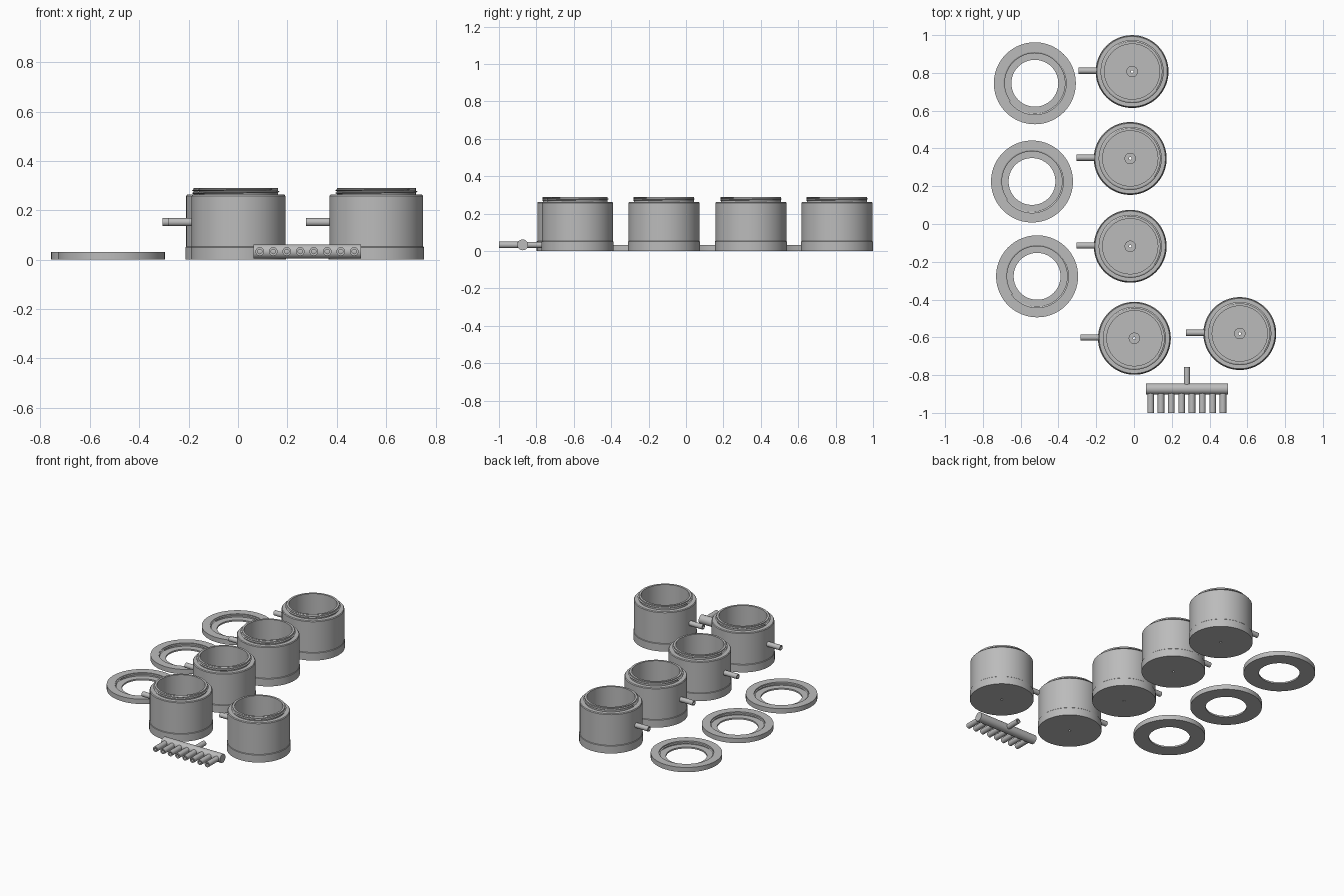
import bpy, bmesh
from math import cos, sin, pi, radians
from mathutils import Matrix, Vector

if "Cube" in bpy.data.objects:
    bpy.data.objects.remove(bpy.data.objects["Cube"])

grey = bpy.data.materials.new("plain grey plastic")
GREY = (0.5, 0.5, 0.5, 1)
grey.diffuse_color = GREY
grey.use_nodes = True
grey.node_tree.nodes["Principled BSDF"].inputs["Base Color"].default_value = GREY


def bridge(bm, rows):
    """Skin consecutive closed loops of vertices."""
    for a, b in zip(rows, rows[1:]):
        n = len(a)
        for i in range(n):
            j = (i + 1) % n
            bm.faces.new((a[i], a[j], b[j], b[i]))


def make_mesh(name, bm):
    bmesh.ops.recalc_face_normals(bm, faces=bm.faces)
    mesh = bpy.data.meshes.new(name)
    bm.to_mesh(mesh)
    bm.free()
    mesh.materials.append(grey)
    return mesh


def lathe(name, profile, steps=80):
    """Revolve a closed (radius, z) loop around z."""
    bm = bmesh.new()
    rows = []
    for k in range(steps):
        a = 2 * pi * k / steps
        rows.append([bm.verts.new((r * cos(a), r * sin(a), z)) for r, z in profile])
    bridge(bm, rows + rows[:1])
    return make_mesh(name, bm)


def thread(name, root, crest, z, pitch, turns, half, steps=80):
    """Helical ridge of triangular section with capped ends."""
    bm = bmesh.new()
    rows = []
    for k in range(int(steps * turns) + 1):
        a = 2 * pi * k / steps
        h = z + pitch * k / steps
        rows.append([bm.verts.new((r * cos(a), r * sin(a), h + d))
                     for r, d in ((root, -half), (crest, 0), (root, half))])
    bridge(bm, rows)
    bm.faces.new(rows[0])
    bm.faces.new(rows[-1])
    return make_mesh(name, bm)


def tube(name, outer, inner, length):
    """Open-ended pipe with a blind bore; inner = 0 gives a solid rod."""
    if inner:
        return lathe(name, [(inner, 0), (outer, 0), (outer, length), (inner, length)], 32)
    bm = bmesh.new()
    bmesh.ops.create_cone(bm, cap_ends=True, segments=32, radius1=outer, radius2=outer,
                          depth=length, matrix=Matrix.Translation((0, 0, length / 2)))
    return make_mesh(name, bm)


def place(name, mesh, loc, direction=(0, 0, 1)):
    ob = bpy.data.objects.new(name, mesh)
    bpy.context.collection.objects.link(ob)
    ob.location = loc
    ob.rotation_euler = Vector(direction).to_track_quat("Z", "Y").to_euler()
    return ob


parts = []

# Cups: wide foot, stepped neck, hollow inside, drilled boss on the floor
cup = lathe("cup", [(0.007, 0), (0.193, 0), (0.193, 0.05), (0.190, 0.053),
                    (0.190, 0.258), (0.186, 0.263), (0.160, 0.263), (0.160, 0.29),
                    (0.146, 0.29), (0.146, 0.04), (0.03, 0.04), (0.03, 0.05),
                    (0.007, 0.05)])
cup_thread = thread("cup_thread", 0.159, 0.167, 0.270, 0.011, 1.4, 0.0045)
spout = tube("spout", 0.0165, 0.009, 0.13)
for i, (x, y) in enumerate([(-0.01, 0.807), (-0.02, 0.347), (-0.02, -0.118),
                            (0.002, -0.605), (0.56, -0.58)], 1):
    parts += [place(f"cup_{i}", cup, (x, y, 0)),
              place(f"cup_thread_{i}", cup_thread, (x, y, 0)),
              place(f"cup_spout_{i}", spout, (x - 0.155, y + 0.004, 0.152), (-1, 0, 0))]

# Screw rings: stepped opening with an inner thread
ring = lathe("ring", [(0.124, 0), (0.217, 0), (0.217, 0.032), (0.166, 0.032),
                      (0.166, 0.01), (0.124, 0.01)])
ring_thread = thread("ring_thread", 0.167, 0.159, 0.016, 0.009, 1.1, 0.004)
for i, (x, y) in enumerate([(-0.525, 0.745), (-0.54, 0.225), (-0.513, -0.277)], 1):
    parts += [place(f"screw_ring_{i}", ring, (x, y, 0)),
              place(f"screw_ring_thread_{i}", ring_thread, (x, y, 0))]

# Manifold: solid bar, eight outlets to the front, one inlet at the back
bar_y, bar_z = -0.873, 0.033
parts.append(place("manifold_bar", tube("bar", 0.029, 0, 0.435),
                   (0.063, bar_y, bar_z), (1, 0, 0)))
outlet = tube("outlet", 0.0175, 0.009, 0.112)
for i in range(8):
    parts.append(place(f"manifold_outlet_{i + 1}", outlet,
                       (0.088 + i * 0.0547, bar_y - 0.015, bar_z), (0, -1, 0)))
parts.append(place("manifold_inlet", tube("inlet", 0.0165, 0.009, 0.1),
                   (0.28, bar_y + 0.015, bar_z), (0, 1, 0)))

# Smooth the round walls, keep the rims crisp
bpy.ops.object.select_all(action="DESELECT")
for ob in parts:
    ob.select_set(True)
bpy.context.view_layer.objects.active = parts[0]
bpy.ops.object.shade_smooth_by_angle(angle=radians(30))
